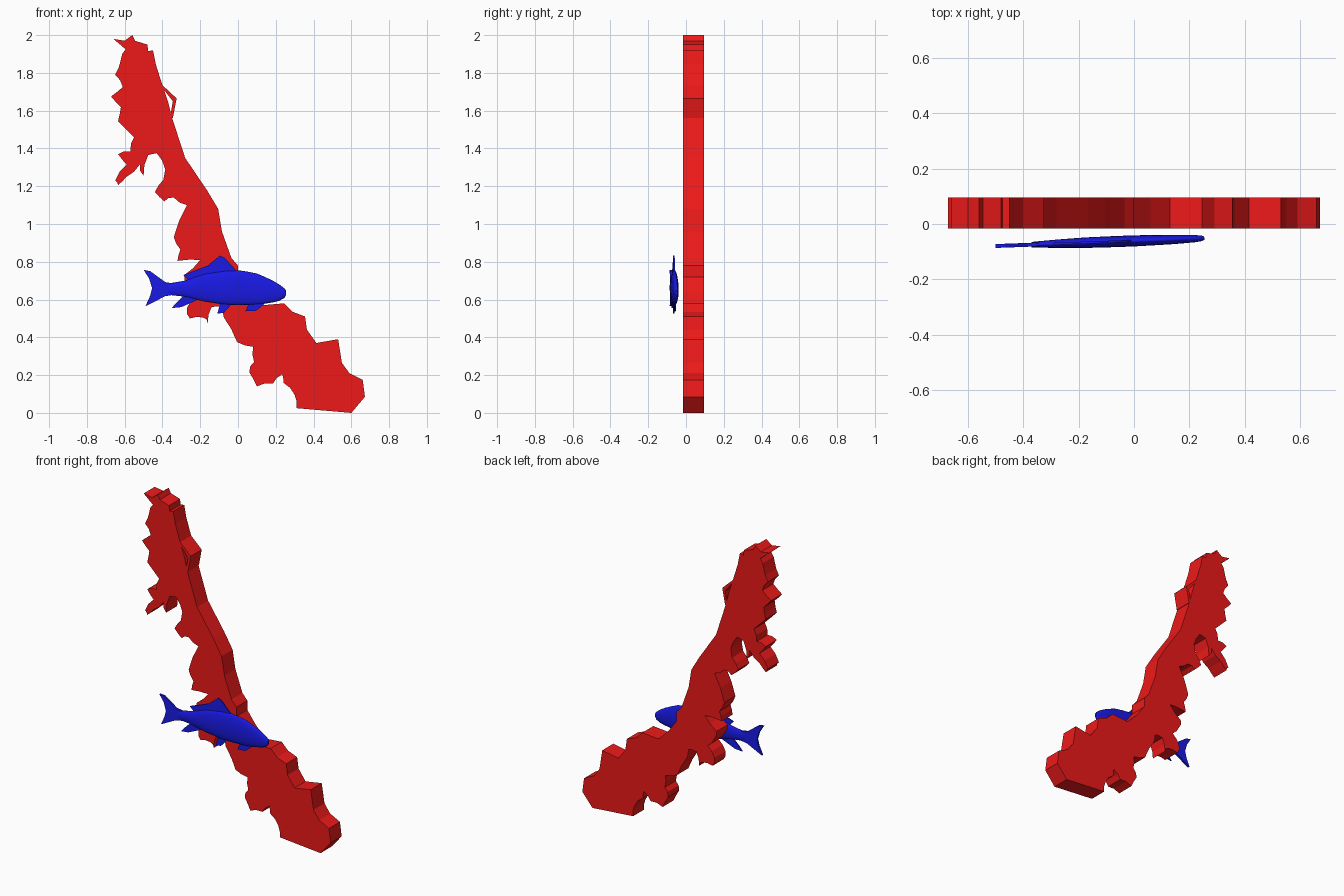
import bpy, bmesh, math, random

random.seed(4)


def material(name, color):
    m = bpy.data.materials.new(name)
    m.diffuse_color = color
    return m


RED = material("red", (0.85, 0.01, 0.01, 1))
BLUE = material("blue", (0.01, 0.01, 0.8, 1))


def finish(name, bm, mat):
    bmesh.ops.recalc_face_normals(bm, faces=bm.faces)
    me = bpy.data.meshes.new(name)
    bm.to_mesh(me)
    bm.free()
    me.materials.append(mat)
    ob = bpy.data.objects.new(name, me)
    bpy.context.collection.objects.link(ob)
    return ob


def plate(name, outline, y0, y1, mat):
    """Extrude an x-z outline from y0 to y1."""
    bm = bmesh.new()
    front = [bm.verts.new((x, y0, z)) for x, z in outline]
    back = [bm.verts.new((x, y1, z)) for x, z in outline]
    bm.faces.new(front)
    bm.faces.new(back[::-1])
    n = len(front)
    for i in range(n):
        j = (i + 1) % n
        bm.faces.new((front[i], back[i], back[j], front[j]))
    return finish(name, bm, mat)


def roughen(pts, amount):
    """Add a slightly displaced midpoint to every segment."""
    out = []
    for (x0, z0), (x1, z1) in zip(pts, pts[1:]):
        d = random.uniform(-amount, amount)
        length = math.hypot(x1 - x0, z1 - z0)
        out += [(x0, z0), ((x0 + x1) / 2 - d * (z1 - z0) / length,
                           (z0 + z1) / 2 + d * (x1 - x0) / length)]
    return out + [pts[-1]]


# Land slab: right coast from top to bottom, left coast from bottom to top
right_coast = [
    (-.66, 1.98), (-.60, 1.97), (-.56, 2.0), (-.545, 1.97), (-.48, 1.95),
    (-.475, 1.915), (-.45, 1.92), (-.435, 1.845), (-.41, 1.765),
    (-.37, 1.645), (-.35, 1.565), (-.28, 1.35), (-.165, 1.18),
    (-.105, 1.08), (-.085, .96), (-.035, .82), (0, .78), (.0, .72),
    (.06, .64), (.13, .57), (.245, .58), (.29, .535), (.355, .51),
    (.365, .44), (.415, .37), (.53, .39), (.55, .265), (.59, .21),
    (.66, .175), (.672, .085), (.60, 0)]
left_coast = [
    (.31, .025), (.30, .095), (.24, .16), (.235, .205), (.185, .155),
    (.10, .14), (.06, .215), (.085, .27), (.08, .35), (-.005, .375),
    (-.075, .505), (-.085, .56), (-.14, .56), (-.16, .475), (-.185, .505),
    (-.255, .50), (-.27, .555), (-.22, .62), (-.27, .68), (-.285, .73),
    (-.20, .81), (-.32, .805), (-.305, .865), (-.34, .93), (-.27, 1.10),
    (-.34, 1.14), (-.39, 1.12), (-.44, 1.17), (-.395, 1.235),
    (-.385, 1.29), (-.43, 1.375), (-.475, 1.365), (-.50, 1.255),
    (-.52, 1.315), (-.59, 1.25), (-.635, 1.205), (-.65, 1.23),
    (-.59, 1.315), (-.635, 1.37), (-.57, 1.385), (-.55, 1.46),
    (-.635, 1.545), (-.62, 1.62), (-.672, 1.675), (-.61, 1.725),
    (-.65, 1.79), (-.62, 1.87), (-.595, 1.925)]
Y0, Y1 = -.017, .095
plate("land_slab", right_coast + roughen(left_coast, .01), Y0, Y1, RED)

# Thin spit beside the upper coast
plate("coastal_spit", [(-.45, 1.85), (-.40, 1.735), (-.325, 1.665),
                       (-.345, 1.56), (-.36, 1.56), (-.345, 1.65),
                       (-.412, 1.735)], Y0, Y1, RED)


def place_fish_part(ob):
    ob.location.y = -.061
    ob.rotation_euler.z = .037


# Fish body: x, top z, bottom z, half thickness
sections = [
    (-.37, .685, .625, .010), (-.28, .70, .615, .015),
    (-.23, .72, .602, .017), (-.175, .737, .589, .019),
    (-.07, .753, .573, .020), (.0, .755, .571, .020),
    (.05, .748, .572, .019), (.10, .738, .573, .018),
    (.14, .721, .578, .017), (.185, .70, .585, .015),
    (.22, .679, .594, .013), (.245, .66, .608, .010),
    (.254, .648, .622, .006)]
SIDES = 24
bm = bmesh.new()
rings = []
for x, top, bottom, t in sections:
    ring = []
    for k in range(SIDES):
        a = math.tau * k / SIDES
        ring.append(bm.verts.new((x, t * math.cos(a),
                    (top + bottom) / 2 + (top - bottom) / 2 * math.sin(a))))
    rings.append(ring)
for a, b in zip(rings, rings[1:]):
    for k in range(SIDES):
        j = (k + 1) % SIDES
        bm.faces.new((a[k], a[j], b[j], b[k]))
bm.faces.new(rings[0])
bm.faces.new(rings[-1])
for f in bm.faces:
    f.smooth = len(f.verts) == 4
place_fish_part(finish("fish_body", bm, BLUE))

# Tail and fins
fins = {
    "tail_fin": (.007, [(-.50, .757), (-.465, .75), (-.385, .692),
                        (-.34, .685), (-.34, .625), (-.385, .618),
                        (-.49, .565), (-.465, .62), (-.455, .66),
                        (-.47, .71)]),
    "dorsal_fin": (.004, [(-.29, .73), (-.16, .78), (-.095, .833),
                          (-.07, .82), (-.01, .755), (-.05, .73),
                          (-.25, .69)]),
    "anal_fin": (.004, [(-.285, .625), (-.33, .58), (-.35, .555),
                        (-.30, .56), (-.21, .60)]),
    "pelvic_fin": (.004, [(-.09, .59), (-.11, .525), (-.075, .53),
                          (-.03, .58)]),
    "pectoral_fin": (.004, [(.06, .585), (.04, .538), (.095, .54),
                            (.15, .585)]),
}
for name, (half, outline) in fins.items():
    place_fish_part(plate(name, outline, -half, half, BLUE))
